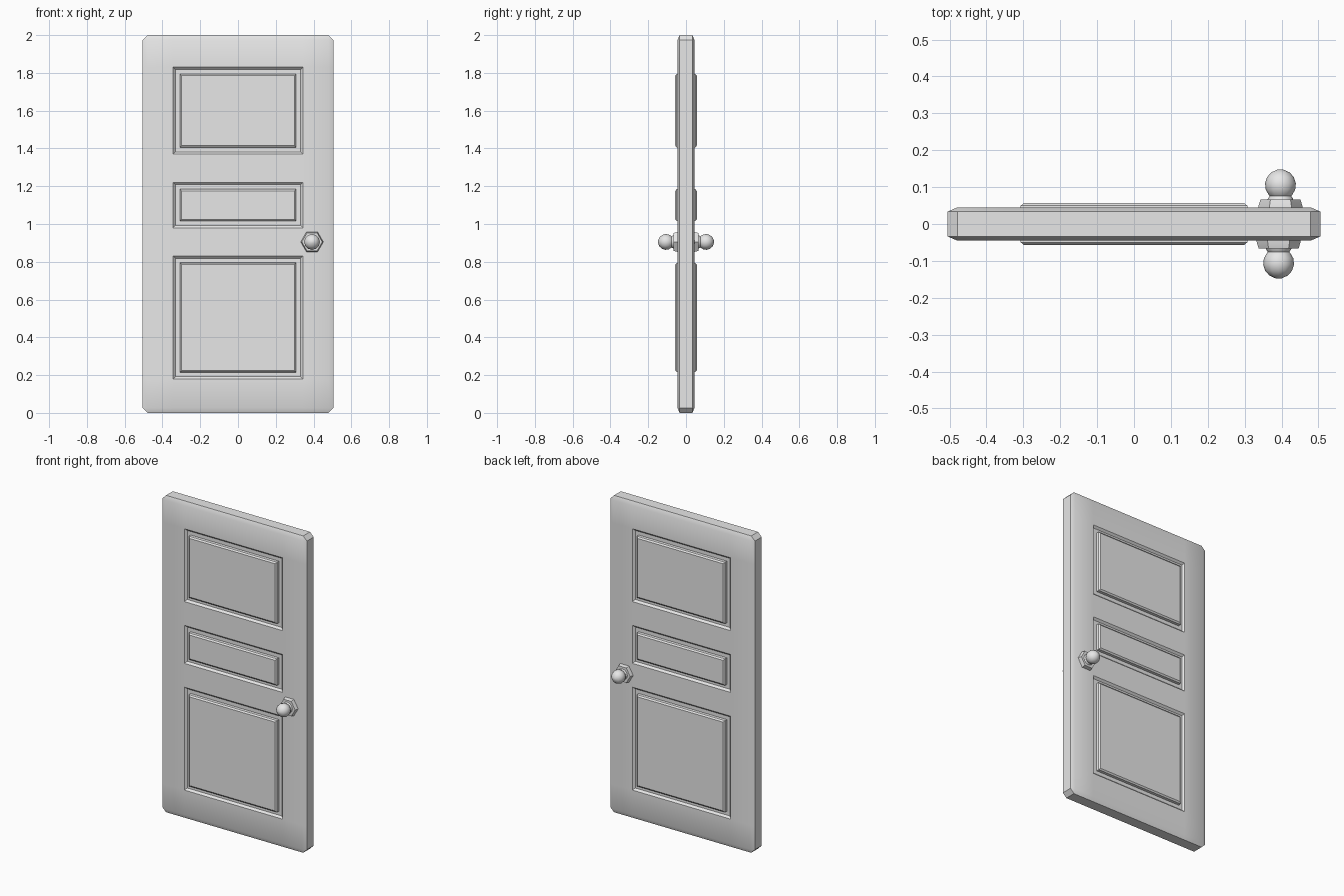
import bpy, bmesh, math
from mathutils import Vector

cube = bpy.data.objects.get("Cube")
if cube:
    bpy.data.objects.remove(cube, do_unlink=True)

grey = bpy.data.materials.new("plain grey")
grey.use_nodes = True
grey.diffuse_color = (0.8, 0.8, 0.8, 1)
grey.node_tree.nodes["Principled BSDF"].inputs["Base Color"].default_value = (0.8, 0.8, 0.8, 1)


def finish(bm, name, angle):
    """Turn a bmesh into a named, shaded object."""
    bmesh.ops.recalc_face_normals(bm, faces=bm.faces)
    mesh = bpy.data.meshes.new(name)
    bm.to_mesh(mesh)
    bm.free()
    mesh.materials.append(grey)
    obj = bpy.data.objects.new(name, mesh)
    bpy.context.collection.objects.link(obj)
    bpy.ops.object.select_all(action='DESELECT')
    obj.select_set(True)
    bpy.context.view_layer.objects.active = obj
    bpy.ops.object.shade_smooth_by_angle(angle=math.radians(angle))
    return obj


def lathe(name, profile, sides, x, z, side, angle):
    """Rings of (radius, distance) about the y axis, closed at both ends."""
    bm = bmesh.new()
    rings = []
    for r, d in profile:
        rings.append([bm.verts.new((x + r * math.cos(math.tau * i / sides), side * d,
                                    z + r * math.sin(math.tau * i / sides)))
                      for i in range(sides)])
    for a, b in zip(rings, rings[1:]):
        for i in range(sides):
            j = (i + 1) % sides
            bm.faces.new((a[i], a[j], b[j], b[i]))
    bm.faces.new(rings[0])
    bm.faces.new(rings[-1])
    return finish(bm, name, angle)


# Door slab with chamfered edges, made thick and then flattened
THICK = 0.09
PANEL_X = 0.343
PANEL_ROWS = [(0.18, 0.83), (0.98, 1.22), (1.37, 1.83)]
bm = bmesh.new()
bmesh.ops.create_cube(bm, size=1)
bmesh.ops.scale(bm, vec=(1.01, 0.21, 2), verts=bm.verts)
bmesh.ops.translate(bm, vec=(0, 0, 1), verts=bm.verts)
bmesh.ops.bevel(bm, geom=bm.edges[:], offset=0.026, segments=1, affect='EDGES')
bmesh.ops.scale(bm, vec=(1, THICK / 0.21, 1), verts=bm.verts)

# Cut lines that outline the panels
cuts = [(Vector((s * PANEL_X, 0, 0)), Vector((1, 0, 0))) for s in (-1, 1)]
cuts += [(Vector((0, 0, z)), Vector((0, 0, 1))) for row in PANEL_ROWS for z in row]
for point, normal in cuts:
    bmesh.ops.bisect_plane(bm, geom=bm.verts[:] + bm.edges[:] + bm.faces[:],
                           plane_co=point, plane_no=normal)
bm.normal_update()


def is_panel(face):
    c = face.calc_center_median()
    return (abs(face.normal.y) > 0.99 and abs(c.x) < PANEL_X
            and any(lo < c.z < hi for lo, hi in PANEL_ROWS))


# Sloped groove, flat floor, steep wall and bevelled raised field
panels = [f for f in bm.faces if is_panel(f)]
for width, depth in [(0.012, -0.012), (0.023, 0), (0.001, 0.017), (0.009, 0.007)]:
    bmesh.ops.inset_individual(bm, faces=panels, thickness=width, depth=depth,
                               use_even_offset=True)
    bm.normal_update()
finish(bm, "door_slab", 32)

# Knobs on both sides: hexagonal rose, neck and faceted ball
KNOB_Z = 0.905
BALL_R, BALL_Y = 0.042, 0.106
neck = [(0.037, 0.06), (0.034, 0.069), (0.029, 0.076)]
ball = [(BALL_R * math.sin(a), BALL_Y - BALL_R * math.cos(a))
        for a in (math.radians(d) for d in range(48, 169, 24))]
for label, side, x in (("front", -1, 0.392), ("back", 1, 0.397)):
    rose = [(0.06, 0.03), (0.06, 0.047), (0.054, 0.067)]
    lathe(label + "_knob_rose", rose, 6, x, KNOB_Z, side, 25)
    lathe(label + "_knob", neck + ball + [(0.002, BALL_Y + BALL_R)], 12, x, KNOB_Z, side, 50)
